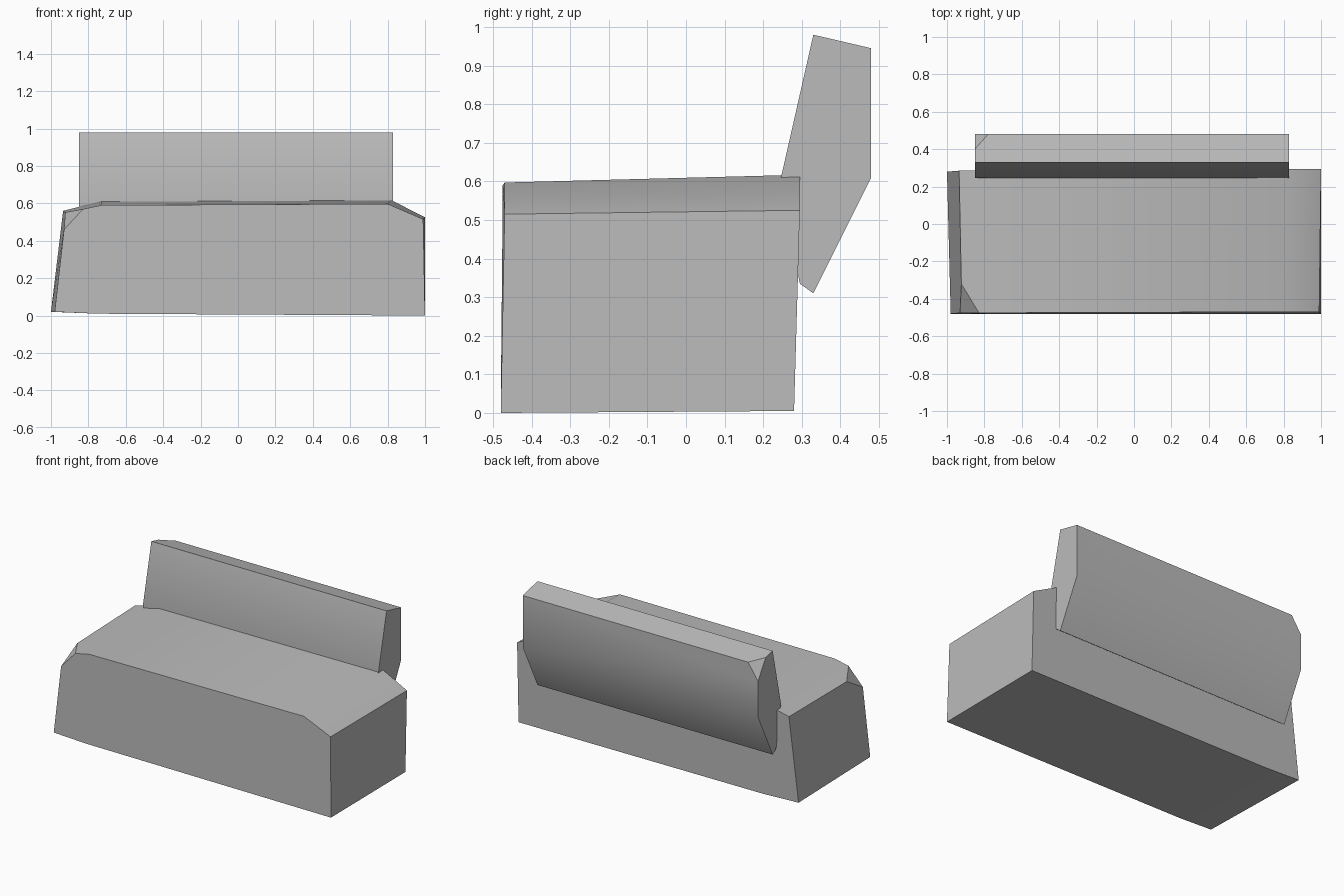
import bpy, bmesh, math
from mathutils import Vector

cube = bpy.data.objects.get("Cube")
if cube:
    bpy.data.objects.remove(cube, do_unlink=True)

grey = bpy.data.materials.new("plain grey")
grey.use_nodes = True
COLOUR = (0.5, 0.5, 0.5, 1)
grey.diffuse_color = COLOUR
grey.node_tree.nodes["Principled BSDF"].inputs["Base Color"].default_value = COLOUR


def loft(name, start, end, corner_cuts):
    """Join two matching outlines into a solid and slice off corners."""
    bm = bmesh.new()
    a = [bm.verts.new(p) for p in start]
    b = [bm.verts.new(p) for p in end]
    bm.faces.new(a)
    bm.faces.new(b[::-1])
    for i in range(len(a)):
        j = (i + 1) % len(a)
        bm.faces.new((a[j], a[i], b[i], b[j]))
    centre = sum((v.co for v in bm.verts), Vector()) / len(bm.verts)
    for cut in corner_cuts:
        p, q, r = map(Vector, cut)
        normal = (q - p).cross(r - p).normalized()
        if normal.dot(centre - p) > 0:
            normal.negate()
        geom = bm.verts[:] + bm.edges[:] + bm.faces[:]
        bmesh.ops.bisect_plane(bm, geom=geom, plane_co=p, plane_no=normal,
                               clear_outer=True)
        bmesh.ops.holes_fill(bm, edges=[e for e in bm.edges if e.is_boundary])
    bmesh.ops.recalc_face_normals(bm, faces=bm.faces[:])
    mesh = bpy.data.meshes.new(name)
    bm.to_mesh(mesh)
    bm.free()
    mesh.materials.append(grey)
    obj = bpy.data.objects.new(name, mesh)
    bpy.context.collection.objects.link(obj)
    bpy.ops.object.select_all(action="DESELECT")
    obj.select_set(True)
    bpy.context.view_layer.objects.active = obj
    bpy.ops.object.shade_smooth_by_angle(angle=math.radians(32))
    return obj


# Seat block with sloped shoulders, slightly uneven, left outline to right
front = [(-0.98, -0.48, 0.02), (-0.75, -0.48, 0.01), (1, -0.48, 0),
         (0.99, -0.47, 0.515), (0.8, -0.47, 0.597), (-0.73, -0.475, 0.59),
         (-0.92, -0.475, 0.55)]
back = [(-1, 0.28, 0.02), (-0.75, 0.28, 0.01), (1, 0.28, 0.005),
        (1, 0.295, 0.525), (0.82, 0.295, 0.617), (-0.73, 0.29, 0.61),
        (-0.935, 0.285, 0.56)]
loft("seat_block", front, back,
     [((-0.925, -0.32, 0.55), (-0.83, -0.475, 0.568), (-0.93, -0.476, 0.46))])

# Leaning backrest with one clipped rear corner
profile = [(0.245, 0.605), (0.33, 0.98), (0.48, 0.945), (0.48, 0.61),
           (0.33, 0.31), (0.295, 0.335)]
loft("backrest", [(-0.85, y, z) for y, z in profile],
     [(0.83, y, z) for y, z in profile],
     [((-0.85, 0.4, 0.964), (-0.78, 0.48, 0.945), (-0.85, 0.48, 0.84))])
